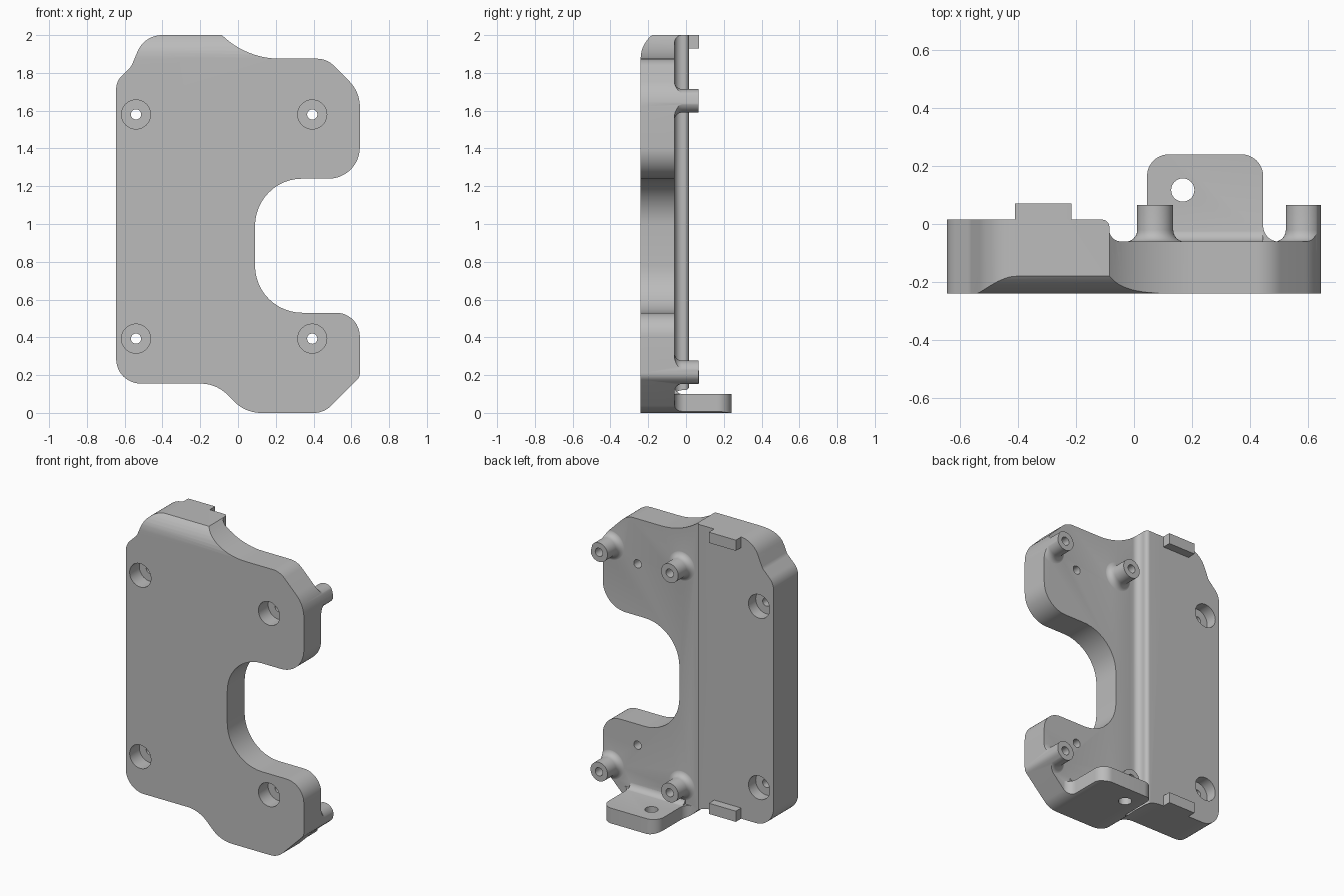
import bpy, bmesh, math
from mathutils import Vector, Matrix

cube = bpy.data.objects.get("Cube")
if cube:
    bpy.data.objects.remove(cube, do_unlink=True)

grey = bpy.data.materials.new("plain grey")
grey.use_nodes = True
grey.diffuse_color = (0.5, 0.5, 0.5, 1)
for node in grey.node_tree.nodes:
    if node.type == 'BSDF_PRINCIPLED':
        node.inputs["Base Color"].default_value = (0.5, 0.5, 0.5, 1)


def rounded(corners, steps=12):
    """Round each (u, v, radius) corner of a closed polygon."""
    out = []
    for i, c in enumerate(corners):
        p = Vector(c[:2])
        r = c[2] if len(c) > 2 else 0
        if not r:
            out.append(p)
            continue
        a = (Vector(corners[i - 1][:2]) - p).normalized()
        b = (Vector(corners[(i + 1) % len(corners)][:2]) - p).normalized()
        half = a.angle(b) / 2
        centre = p + (a + b).normalized() * r / math.sin(half)
        t = r / math.tan(half)
        start, end = p + a * t - centre, p + b * t - centre
        turn = math.atan2(start.x * end.y - start.y * end.x, start.dot(end))
        for k in range(steps + 1):
            out.append(centre + Matrix.Rotation(turn * k / steps, 2) @ start)
    return out


def finish(name, bm):
    bmesh.ops.remove_doubles(bm, verts=bm.verts, dist=1e-5)
    bmesh.ops.recalc_face_normals(bm, faces=bm.faces)
    mesh = bpy.data.meshes.new(name)
    bm.to_mesh(mesh)
    bm.free()
    mesh.materials.append(grey)
    ob = bpy.data.objects.new(name, mesh)
    bpy.context.collection.objects.link(ob)
    return ob


def prism(name, corners, axis, lo, hi):
    """Extrude a rounded polygon along an axis from lo to hi."""
    place = {'x': lambda u, v: (lo, u, v),
             'y': lambda u, v: (u, lo, v),
             'z': lambda u, v: (u, v, lo)}[axis]
    bm = bmesh.new()
    face = bm.faces.new([bm.verts.new(place(*p)) for p in rounded(corners)])
    new = bmesh.ops.extrude_face_region(bm, geom=[face])["geom"]
    move = Vector([hi - lo if a == axis else 0 for a in 'xyz'])
    bmesh.ops.translate(bm, vec=move,
                        verts=[g for g in new if isinstance(g, bmesh.types.BMVert)])
    return finish(name, bm)


def lathe(name, corners, x, z):
    """Spin a (radius, y) profile around a y axis through x, z."""
    bm = bmesh.new()
    verts = [bm.verts.new((p.x, p.y, 0)) for p in rounded(corners, 6)]
    edges = [bm.edges.new(pair) for pair in zip(verts, verts[1:])]
    bmesh.ops.spin(bm, geom=verts + edges, cent=(0, 0, 0), axis=(0, 1, 0),
                   angle=math.tau, steps=40)
    bmesh.ops.translate(bm, vec=(x, 0, z), verts=bm.verts)
    return finish(name, bm)


def drill(x, z, r, y0, y1):
    return lathe("drill", [(0, y0), (r, y0), (r, y1), (0, y1)], x, z)


def combine(body, tool, operation):
    tool.hide_render = True
    mod = body.modifiers.new(operation, 'BOOLEAN')
    mod.operation, mod.object, mod.solver = operation, tool, 'EXACT'
    bpy.context.view_layer.objects.active = body
    bpy.ops.object.modifier_apply(modifier=mod.name)
    bpy.data.objects.remove(tool, do_unlink=True)


FRONT, THIN, THICK = -0.24, -0.06, 0.015

# Stepped slab: thick on its right, thin on its left
body = prism("mounting_plate", [
    (-0.8, FRONT), (0.8, FRONT), (0.8, THIN), (-0.085, THIN, 0.04),
    (-0.085, THICK, 0.025), (-0.8, THICK)], 'z', -0.2, 2.2)

# Standoff posts with flared bases
posts = [(x, z) for x in (0.073, 0.585) for z in (0.215, 1.652)]
for x, z in posts:
    post = lathe("post", [(0, -0.15), (0.12, -0.15), (0.12, THIN - 0.001),
                          (0.062, THIN - 0.001, 0.04), (0.062, 0.065), (0, 0.065)], x, z)
    combine(body, post, 'UNION')

# Shelf at the foot, with coves where it meets the plate
root = THIN - 0.001
combine(body, prism("shelf", [
    (-0.02, -0.15), (-0.02, root), (0.045, root, 0.055), (0.045, 0.24, 0.075),
    (0.445, 0.24, 0.075), (0.445, root, 0.055), (0.51, root), (0.51, -0.15)],
    'z', -0.05, 0.1), 'UNION')
combine(body, prism("shelf_cove", [
    (-0.12, 0.05), (-0.12, 0.16), (root, 0.16), (root, 0.099, 0.045),
    (0, 0.099), (0, 0.05)], 'x', 0.046, 0.444), 'UNION')

# Locating tabs on the thick side
for lo, hi in ((0.1, 0.225), (1.93, 2.1)):
    combine(body, prism("tab", [(-0.41, -0.05), (-0.215, -0.05),
                                (-0.215, 0.07), (-0.41, 0.07)], 'z', lo, hi), 'UNION')

# Trim everything to the plate outline
combine(body, prism("outline", [
    (-0.085, 2), (0.044, 1.875, 0.44), (0.47, 1.875, 0.12), (0.645, 1.7, 0.19),
    (0.645, 1.24, 0.165), (0.09, 1.24, 0.25), (0.09, 0.53, 0.25), (0.645, 0.53, 0.125),
    (0.645, 0.19, 0.05), (0.455, 0, 0.13), (0.04, 0, 0.2), (-0.115, 0.155, 0.2),
    (-0.645, 0.155, 0.13), (-0.645, 1.755, 0.1), (-0.565, 1.835, 0.06),
    (-0.495, 2, 0.14)], 'y', -0.5, 0.5), 'INTERSECT')

# Rounded front edge at the top
edge = FRONT - 0.0002
combine(body, prism("edge_cutter", [
    (edge, 1.87), (edge, 2.035, 0.16), (-0.07, 2.035), (-0.07, 2.1),
    (-0.35, 2.1), (-0.35, 1.87)], 'x', -0.9, 0.9), 'DIFFERENCE')

# Screw holes with counterbores, sunk from both faces on the thick side
for z in (0.393, 1.58):
    for x in (-0.54, 0.393):
        combine(body, drill(x, z, 0.027, -0.4, 0.3), 'DIFFERENCE')
        combine(body, drill(x, z, 0.077, -0.4, -0.14), 'DIFFERENCE')
    combine(body, drill(-0.54, z, 0.077, THIN, 0.3), 'DIFFERENCE')

# Blind holes in the posts
for x, z in posts:
    combine(body, drill(x, z, 0.027, -0.1, 0.3), 'DIFFERENCE')

# Hole through the shelf
circle = [(0.168 + 0.04 * math.cos(math.tau * i / 32),
           0.117 + 0.04 * math.sin(math.tau * i / 32)) for i in range(32)]
combine(body, prism("shelf_drill", circle, 'z', -0.2, 0.13), 'DIFFERENCE')

# Smooth the curved walls, keep edges crisp
bpy.ops.object.select_all(action='DESELECT')
body.select_set(True)
bpy.context.view_layer.objects.active = body
bpy.ops.object.shade_smooth_by_angle(angle=math.radians(25))
